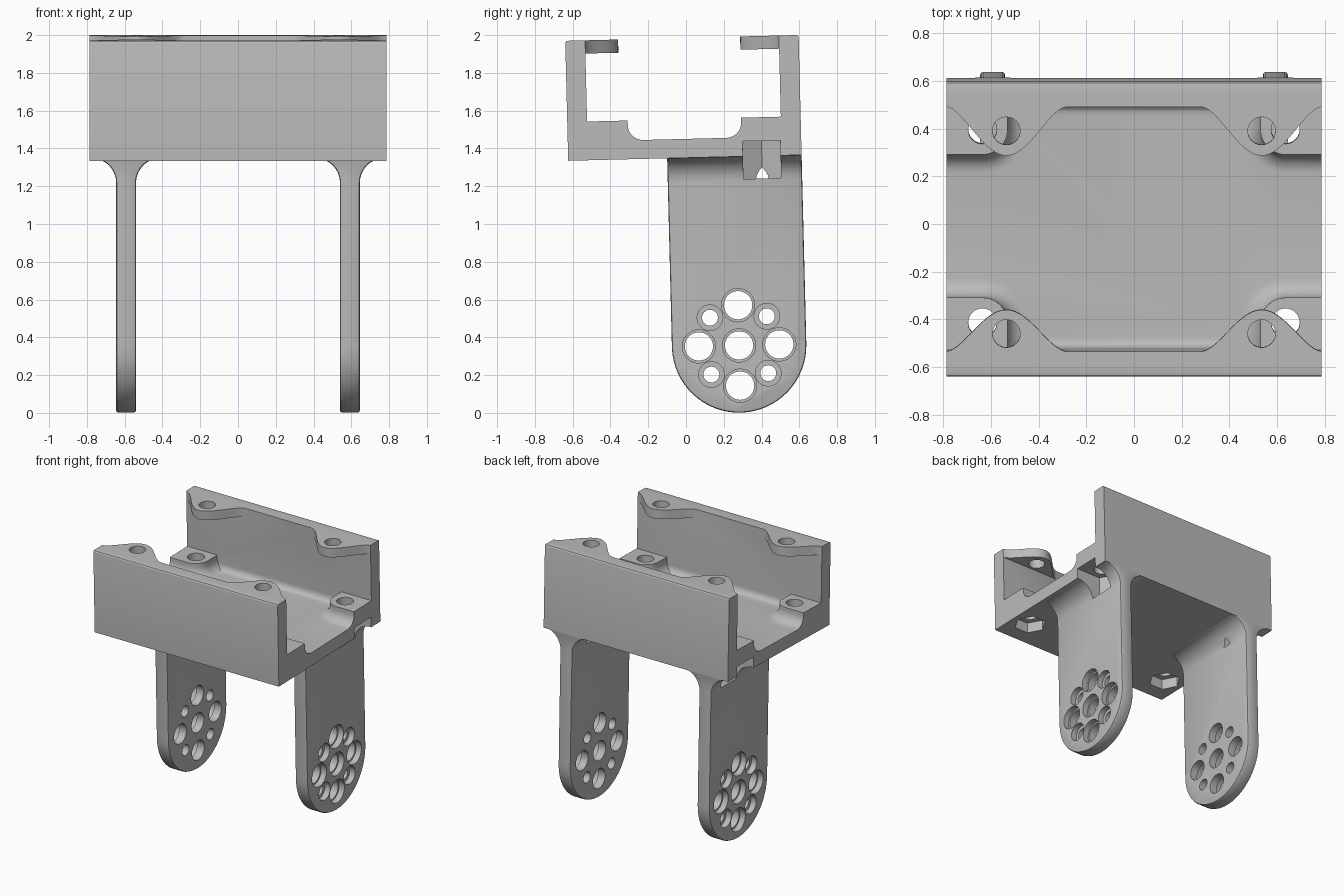
import bpy, bmesh
from math import sin, cos, pi, radians
from mathutils import Matrix

cube = bpy.data.objects.get("Cube")
if cube:
    bpy.data.objects.remove(cube, do_unlink=True)

grey = bpy.data.materials.new("plain_grey")
grey.use_nodes = True
grey.diffuse_color = (0.5, 0.5, 0.5, 1)
grey.node_tree.nodes["Principled BSDF"].inputs["Base Color"].default_value = (0.5, 0.5, 0.5, 1)

# Main dimensions
HALF, FRONT, BACK, WALL = 0.785, -0.59, 0.646, 0.105
BASE, FLOOR, PAD, TOP = 1.35, 1.45, 1.555, 1.985
SCREW_X, TAB_X = 0.635, 0.535
LEG_Y, LEG_Z, LEG_R = 0.29, 0.35, 0.356
LEG_IN, LEG_OUT, FLARE = 0.54, 0.645, 0.13
TILT = 0.025


def loft(name, rings):
    """Closed solid through rings of equal point count."""
    bm = bmesh.new()
    loops = [[bm.verts.new(p) for p in ring] for ring in rings]
    n = len(loops[0])
    for a, b in zip(loops, loops[1:]):
        for i in range(n):
            bm.faces.new((a[i], a[(i + 1) % n], b[(i + 1) % n], b[i]))
    bm.faces.new(loops[0])
    bm.faces.new(loops[-1])
    bmesh.ops.recalc_face_normals(bm, faces=bm.faces)
    mesh = bpy.data.meshes.new(name)
    bm.to_mesh(mesh)
    bm.free()
    mesh.materials.append(grey)
    ob = bpy.data.objects.new(name, mesh)
    bpy.context.collection.objects.link(ob)
    return ob


def prism(name, pts, axis, lo, hi):
    """Extrude a flat outline along one axis."""
    place = {"X": lambda a, b, t: (t, a, b),
             "Y": lambda a, b, t: (a, t, b),
             "Z": lambda a, b, t: (a, b, t)}[axis]
    return loft(name, [[place(a, b, t) for a, b in pts] for t in (lo, hi)])


def arc(cx, cy, r, start, end, n=8):
    angles = [radians(start + (end - start) * i / n) for i in range(n + 1)]
    return [(cx + r * cos(a), cy + r * sin(a)) for a in angles]


def disc(cx, cy, r, n=32):
    return arc(cx, cy, r, 0, 360, n)[:-1]


def rect(a0, a1, b0, b1):
    return [(a0, b0), (a1, b0), (a1, b1), (a0, b1)]


def apply(ob, mod):
    bpy.ops.object.select_all(action="DESELECT")
    bpy.context.view_layer.objects.active = ob
    ob.select_set(True)
    bpy.ops.object.modifier_apply(modifier=mod.name)


def combine(ob, tool, operation):
    mod = ob.modifiers.new("combine", "BOOLEAN")
    mod.operation, mod.solver, mod.object = operation, "EXACT", tool
    apply(ob, mod)
    bpy.data.objects.remove(tool, do_unlink=True)


# Channel: floor and two walls with rounded inner corners
f, e = 0.05, 0.012
inner_front, inner_back = FRONT + WALL, BACK - WALL
channel = [(FRONT, BASE), (BACK, BASE)]
channel += arc(BACK - e, TOP - e, e, 0, 90, 3) + [(inner_back, TOP)]
channel += arc(inner_back - f, FLOOR + f, f, 0, -90)
channel += arc(inner_front + f, FLOOR + f, f, -90, -180)
channel += [(inner_front, TOP)] + arc(FRONT + e, TOP - e, e, 90, 180, 3)
body = prism("bracket_body", channel, "X", -HALF, HALF)


def pad(side, s, hole_y, wall_y):
    """Raised corner pad with a rounded end and a concave foot."""
    foot, r = 0.08, 0.105

    def ring(d, z):
        pts = [(HALF, -(r + d))] + arc(SCREW_X, 0, r + d, -90, -180, 10)
        pts = [(x, hole_y + s * y) for x, y in pts]
        pts += [(SCREW_X - r - d, wall_y + s * 0.05), (HALF, wall_y + s * 0.05)]
        return [(side * x, y, z) for x, y in pts]

    rings = [ring(foot, FLOOR - 0.03)]
    for i in range(9):
        a = pi / 2 * i / 8
        rings.append(ring(foot * (1 - sin(a)), FLOOR + foot * (1 - cos(a))))
    return loft("pad", rings + [ring(0, PAD)])


def tab(side, s, reach, wall_y):
    """Bell shaped screw tab at the top of a wall."""
    w = HALF - TAB_X
    pts = []
    for i in range(25):
        t = -1 + i / 12
        bell = max(0.0, 0.5 + 0.5 * cos(pi * t)) ** 0.8
        pts.append((side * (TAB_X + w * t), wall_y - s * reach * bell))
    pts += [(side * HALF, wall_y + s * 0.05), (side * (TAB_X - w), wall_y + s * 0.05)]
    return prism("tab", pts, "Z", TOP - 0.07, TOP)


# Pads, tabs, screw holes and nut pockets at all four corners
corners = [(-1, inner_front, -0.375, -0.41, 0.175), (1, inner_back, 0.435, 0.44, 0.205)]
for side in (-1, 1):
    for s, wall_y, pad_y, tab_y, reach in corners:
        combine(body, pad(side, s, pad_y, wall_y), "UNION")
        combine(body, tab(side, s, reach, wall_y), "UNION")
for side in (-1, 1):
    for s, wall_y, pad_y, tab_y, reach in corners:
        holes = [prism("cut", disc(side * SCREW_X, pad_y, 0.06), "Z", BASE - 0.1, PAD + 0.1),
                 prism("cut", disc(side * TAB_X, tab_y, 0.058), "Z", TOP - 0.15, TOP + 0.1),
                 prism("cut", disc(side * SCREW_X, pad_y, 0.115, 6), "Z", BASE - 0.12, FLOOR - 0.02)]
        for hole in holes:
            combine(body, hole, "DIFFERENCE")


def nut_slot(side):
    """Side entry for the rear nuts."""
    xs = sorted((side * SCREW_X, side * 0.9))
    return prism("cut", rect(xs[0], xs[1], 0.335, 0.535), "Z", BASE - 0.12, FLOOR - 0.02)


for side in (-1, 1):
    combine(body, nut_slot(side), "DIFFERENCE")

# Left leg: flared section trimmed to a round ended outline
buried = FLOOR - 0.05
section = [(LEG_IN, -0.1), (LEG_OUT, -0.1)]
section += arc(LEG_OUT + FLARE, BASE - FLARE, FLARE, 180, 90)
section += [(LEG_OUT + FLARE, buried), (LEG_IN - FLARE, buried)]
section += arc(LEG_IN - FLARE, BASE - FLARE, FLARE, 90, 0)
left_leg = prism("left_leg", section, "Y", LEG_Y - LEG_R - 0.1, BACK + 0.1)
outline = arc(LEG_Y, LEG_Z, LEG_R, 180, 360, 32)
outline += [(LEG_Y + LEG_R, 1.6), (LEG_Y - LEG_R, 1.6)]
combine(left_leg, prism("cut", outline, "X", 0.2, 1), "INTERSECT")
bevel = left_leg.modifiers.new("soft_edges", "BEVEL")
bevel.width, bevel.segments = 0.012, 2
bevel.limit_method, bevel.angle_limit = "ANGLE", radians(40)
apply(left_leg, bevel)

# Ring of horn holes, stepped wider on the outer face
spots = [(0, 0, 0.075, 0.088)]
for k in range(4):
    a = k * pi / 2
    spots.append((0.213 * cos(a), 0.213 * sin(a), 0.075, 0.088))
    spots.append((0.213 * cos(a + pi / 4), 0.213 * sin(a + pi / 4), 0.042, 0.068))
for dy, dz, r, wide in spots:
    y, z = LEG_Y + dy, LEG_Z + dz
    combine(left_leg, prism("cut", disc(y, z, r), "X", 0.4, 0.8), "DIFFERENCE")
    combine(left_leg, prism("cut", disc(y, z, wide), "X", LEG_OUT - 0.045, 0.8), "DIFFERENCE")
combine(left_leg, prism("cut", disc(SCREW_X, 0.435, 0.115, 6), "Z", BASE - 0.12, FLOOR), "DIFFERENCE")
combine(left_leg, nut_slot(1), "DIFFERENCE")

# Right leg is the mirror image
right_leg = bpy.data.objects.new("right_leg", left_leg.data.copy())
bpy.context.collection.objects.link(right_leg)
right_leg.data.transform(Matrix.Scale(-1, 4, (1, 0, 0)))
right_leg.data.flip_normals()

# Slight lean of the whole bracket, then smooth the curved faces
for ob in (body, left_leg, right_leg):
    ob.data.transform(Matrix.Rotation(TILT, 4, "X"))
    bpy.ops.object.select_all(action="DESELECT")
    bpy.context.view_layer.objects.active = ob
    ob.select_set(True)
    bpy.ops.object.shade_smooth_by_angle(angle=radians(30))
